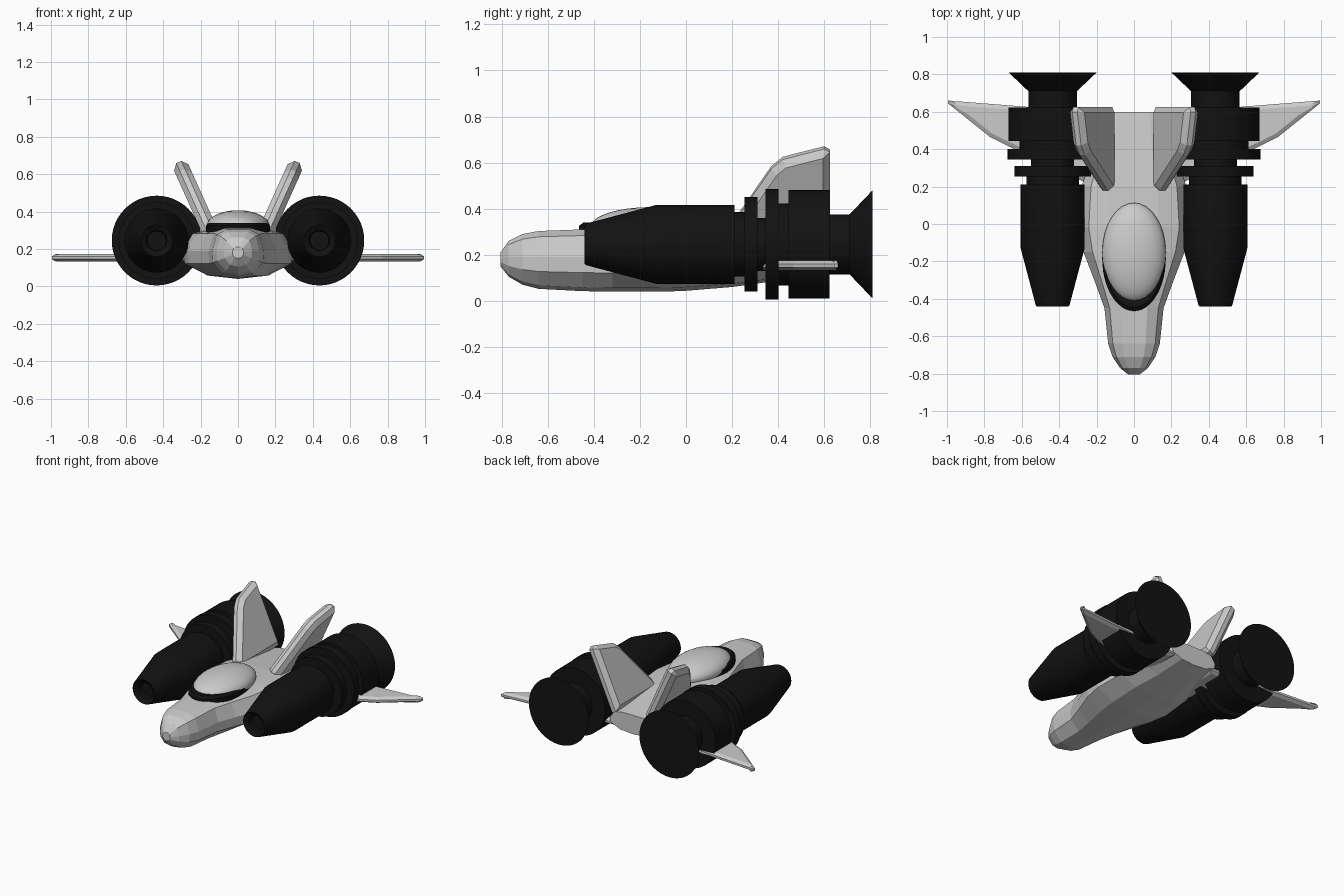
import bpy, bmesh, math
from mathutils import Vector

if "Cube" in bpy.data.objects:
    bpy.data.objects.remove(bpy.data.objects["Cube"])

black = bpy.data.materials.new("black")
black.diffuse_color = (0.006, 0.006, 0.006, 1)
black.use_nodes = True
black.node_tree.nodes["Principled BSDF"].inputs["Base Color"].default_value = black.diffuse_color


def finish(name, bm, mat=None, smooth=False):
    bmesh.ops.recalc_face_normals(bm, faces=bm.faces)
    me = bpy.data.meshes.new(name)
    bm.to_mesh(me)
    bm.free()
    ob = bpy.data.objects.new(name, me)
    bpy.context.collection.objects.link(ob)
    if mat:
        me.materials.append(mat)
    if smooth:
        bpy.context.view_layer.objects.active = ob
        ob.select_set(True)
        bpy.ops.object.shade_smooth_by_angle(angle=math.radians(30))
        ob.select_set(False)
    return ob


def loft(name, rings, mat=None, smooth=False):
    """Skin a list of equal-length closed rings and cap both ends."""
    bm = bmesh.new()
    vs = [[bm.verts.new(p) for p in r] for r in rings]
    n = len(rings[0])
    for a, b in zip(vs, vs[1:]):
        for i in range(n):
            j = (i + 1) % n
            bm.faces.new((a[i], a[j], b[j], b[i]))
    bm.faces.new(vs[0])
    bm.faces.new(vs[-1])
    return finish(name, bm, mat, smooth)


def lathe(name, profile, x, z, mat, n=48):
    """Turn a (y, radius) profile around an axis along y."""
    rings = [[(x + r * math.cos(2 * math.pi * i / n), y, z + r * math.sin(2 * math.pi * i / n))
              for i in range(n)] for y, r in profile]
    return loft(name, rings, mat, True)


def plate(name, outline, inset, half, place):
    """Thin plate with chamfered rim: outline in 2D, place(u, v, w) gives 3D."""
    c = Vector((sum(p[0] for p in outline), sum(p[1] for p in outline))) / len(outline)
    inner = []
    for i, p in enumerate(outline):
        p = Vector(p)
        a = (p - Vector(outline[i - 1])).normalized()
        b = (Vector(outline[(i + 1) % len(outline)]) - p).normalized()
        m = (b - a)
        m = m.normalized() if m.length > 1e-3 else (c - p).normalized()
        s = max(abs(a.x * m.y - a.y * m.x), 0.4)
        inner.append(p + m * inset / s)
    rings = [[place(p[0], p[1], w) for p in pts] for pts, w in
             ((inner, -half), (outline, -half * 0.35), (outline, half * 0.35), (inner, half))]
    return loft(name, rings)


# Fuselage stations: y, half width, bottom z, top z
stations = [(-0.805, 0.03, 0.15, 0.21), (-0.77, 0.075, 0.105, 0.26), (-0.71, 0.115, 0.07, 0.29),
            (-0.64, 0.138, 0.052, 0.303), (-0.45, 0.158, 0.042, 0.31), (-0.32, 0.205, 0.04, 0.31),
            (-0.15, 0.27, 0.04, 0.31), (-0.02, 0.295, 0.042, 0.31), (0.20, 0.28, 0.06, 0.30),
            (0.38, 0.22, 0.085, 0.28), (0.60, 0.18, 0.12, 0.255)]
half_sec = [(0, 1), (0.45, 1), (0.82, 0.9), (1, 0.55), (0.97, 0.3), (0.55, 0.06), (0, 0)]
section = half_sec + [(-a, b) for a, b in half_sec[-2:0:-1]]
loft("fuselage", [[(a * w, y, lo + b * (hi - lo)) for a, b in section] for y, w, lo, hi in stations])

# Cockpit: dark elliptical sill and glass dome
n = 48
loft("canopy_sill", [[(0.17 * s * math.cos(2 * math.pi * i / n), -0.185 + 0.28 * s * math.sin(2 * math.pi * i / n), z)
                      for i in range(n)] for s, z in ((1, 0.285), (1, 0.325), (0.93, 0.34))], black, True)
bm = bmesh.new()
bmesh.ops.create_uvsphere(bm, u_segments=32, v_segments=16, radius=1)
for v in bm.verts:
    v.co = (v.co.x * 0.17, -0.152 + v.co.y * 0.265, 0.32 + v.co.z * 0.087)
finish("canopy", bm, None, True)

# Engine profile: y, radius
engine = [(-0.39, 0.05), (-0.42, 0.055), (-0.44, 0.085), (-0.435, 0.09), (-0.13, 0.171), (0.21, 0.171),
          (0.21, 0.14), (0.255, 0.14), (0.255, 0.205), (0.31, 0.205), (0.31, 0.115), (0.345, 0.115),
          (0.345, 0.24), (0.402, 0.24), (0.402, 0.178), (0.445, 0.178), (0.445, 0.236),
          (0.622, 0.236), (0.622, 0.13), (0.71, 0.13), (0.81, 0.235)]
fin = [(0.17, 0), (0.18, 0.06), (0.37, 0.36), (0.42, 0.405), (0.60, 0.455), (0.625, 0.44), (0.625, 0)]
wing = [(0.15, 0.17), (0.50, 0.335), (0.67, 0.415), (0.77, 0.465), (0.995, 0.645), (0.995, 0.66), (0.55, 0.625), (0.15, 0.59)]
lean = math.atan2(0.18, 0.40)

for side, s in (("left", -1), ("right", 1)):
    lathe("engine_" + side, engine, s * 0.435, 0.245, black)
    # Tail fin leaning outward
    plate("tail_fin_" + side, fin, 0.03, 0.042, lambda u, v, w: (
        s * (0.13 + v * math.sin(lean) + w * math.cos(lean)), u,
        0.25 + v * math.cos(lean) - w * math.sin(lean)))
    # Flat swept wing passing through the engine
    plate("wing_" + side, wing, 0.022, 0.021, lambda u, v, w: (s * u, v, 0.153 + w))
